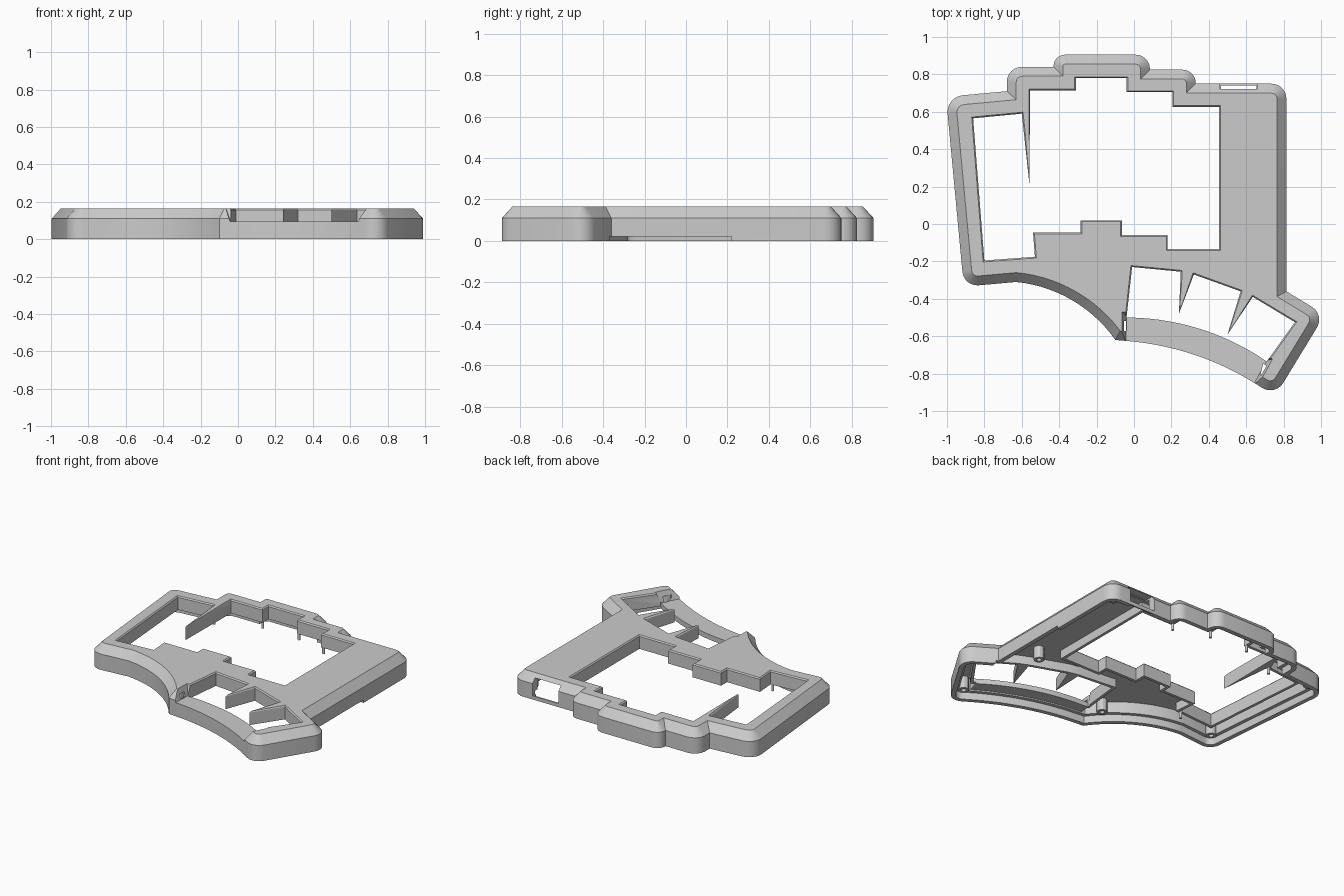
import bpy, bmesh, math
from mathutils import Vector

cube = bpy.data.objects.get("Cube")
if cube:
    bpy.data.objects.remove(cube, do_unlink=True)

TOP = 0.165
grey = bpy.data.materials.new("light grey plastic")
grey.use_nodes = True
grey.diffuse_color = (0.6, 0.6, 0.6, 1)
bsdf = next(n for n in grey.node_tree.nodes if n.type == 'BSDF_PRINCIPLED')
bsdf.inputs["Base Color"].default_value = grey.diffuse_color
bsdf.inputs["Roughness"].default_value = 0.6


def arc(a, b, c, n=14):
    """Points on the circle from a through b to c."""
    a, b, c = Vector(a), Vector(b), Vector(c)
    d = 2 * (a.x * (b.y - c.y) + b.x * (c.y - a.y) + c.x * (a.y - b.y))
    k = [p.length_squared for p in (a, b, c)]
    o = Vector(((k[0] * (b.y - c.y) + k[1] * (c.y - a.y) + k[2] * (a.y - b.y)) / d,
                (k[0] * (c.x - b.x) + k[1] * (a.x - c.x) + k[2] * (b.x - a.x)) / d))
    r = (a - o).length
    start = math.atan2(a.y - o.y, a.x - o.x)
    sweep = math.atan2(c.y - o.y, c.x - o.x) - start
    sweep = (sweep + math.pi) % (2 * math.pi) - math.pi
    return [(o.x + r * math.cos(start + sweep * i / n),
             o.y + r * math.sin(start + sweep * i / n)) for i in range(n + 1)]


def fillet(points, n=6):
    """Round every corner given as (x, y, radius)."""
    out = []
    for i, p in enumerate(points):
        v = Vector(p[:2])
        if len(p) < 3:
            out.append(v)
            continue
        u = (Vector(points[i - 1][:2]) - v).normalized()
        w = (Vector(points[(i + 1) % len(points)][:2]) - v).normalized()
        half = u.angle(w) / 2
        centre = v + (u + w).normalized() * p[2] / math.sin(half)
        t = p[2] / math.tan(half)
        s, e = v + u * t - centre, v + w * t - centre
        total = s.angle(e)
        for j in range(n + 1):
            f = j / n
            out.append(centre + (s * math.sin((1 - f) * total) + e * math.sin(f * total)) / math.sin(total))
    return out


def offset(points, d):
    """Move a counter-clockwise outline outward by d, with limited mitres."""
    out = []
    for i, p in enumerate(points):
        e1 = (p - points[i - 1]).normalized()
        e2 = (points[(i + 1) % len(points)] - p).normalized()
        n1, n2 = Vector((e1.y, -e1.x)), Vector((e2.y, -e2.x))
        m = (n1 + n2).normalized()
        out.append(p + m * d / max(m.dot(n1), 0.45))
    return out


def solid(name, points, levels):
    """Stack outline rings given as (offset, z) into a closed solid."""
    pts = [Vector(p[:2]) for p in points]
    if sum(pts[i - 1].cross(pts[i]) for i in range(len(pts))) < 0:
        pts.reverse()
    bm = bmesh.new()
    rings = [[bm.verts.new((p.x, p.y, z)) for p in offset(pts, d)] for d, z in levels]
    bm.faces.new(rings[0][::-1])
    bm.faces.new(rings[-1])
    for lo, hi in zip(rings, rings[1:]):
        for i in range(len(lo)):
            bm.faces.new((lo[i - 1], lo[i], hi[i], hi[i - 1]))
    bm.normal_update()
    mesh = bpy.data.meshes.new(name)
    bm.to_mesh(mesh)
    bm.free()
    mesh.materials.append(grey)
    ob = bpy.data.objects.new(name, mesh)
    bpy.context.collection.objects.link(ob)
    return ob


def box(name, x0, x1, y0, y1, z0, z1):
    return solid(name, [(x0, y0), (x1, y0), (x1, y1), (x0, y1)], [(0, z0), (0, z1)])


def rod(name, x, y, r, z0, z1):
    ring = [(x + r * math.cos(a * math.tau / 12), y + r * math.sin(a * math.tau / 12)) for a in range(12)]
    return solid(name, ring, [(0, z0), (0, z1)])


def combine(target, other, operation):
    mod = target.modifiers.new("combine", 'BOOLEAN')
    mod.operation, mod.solver, mod.object = operation, 'EXACT', other
    mod.use_self = True
    bpy.context.view_layer.objects.active = target
    bpy.ops.object.modifier_apply(modifier=mod.name)
    bpy.data.objects.remove(other, do_unlink=True)


# Outer outline, clockwise from the back left corner
palm_arc = arc((-0.10, -0.62), (-0.335, -0.405), (-0.63, -0.31))
thumb_arc = arc((0.66, -0.86), (0.31, -0.695), (-0.04, -0.625))
outline = fillet([
    (-1.005, 0.68, 0.09), (-0.68, 0.71), (-0.68, 0.84, 0.08), (-0.43, 0.84),
    (-0.43, 0.905, 0.06), (0.085, 0.905, 0.075), (0.085, 0.825), (0.33, 0.825, 0.07),
    (0.33, 0.75), (0.815, 0.75, 0.08), (0.815, -0.36), (1.02, -0.485, 0.08),
    (0.755, -0.92, 0.08), *thumb_arc, *palm_arc, (-0.91, -0.335, 0.08)])

# Key openings: narrow points are the wedges between keys
finger_keys = [
    (-0.86, 0.565), (-0.60, 0.59), (-0.56, 0.22), (-0.555, 0.715),
    (-0.31, 0.715), (-0.31, 0.78), (-0.04, 0.78), (-0.04, 0.705), (0.205, 0.705),
    (0.205, 0.625), (0.455, 0.625), (0.455, -0.135), (0.18, -0.135), (0.18, -0.06),
    (-0.065, -0.06), (-0.065, 0.02), (-0.285, 0.02), (-0.285, -0.045),
    (-0.54, -0.045), (-0.53, -0.175), (-0.80, -0.195)]
sill_arc = arc((0.71, -0.735), (0.35, -0.56), (-0.04, -0.50))
thumb_keys = [(-0.01, -0.23), (0.25, -0.255), (0.24, -0.48), (0.32, -0.27), (0.57, -0.36),
              (0.50, -0.59), (0.635, -0.39), (0.86, -0.525), *sill_arc]

# Shell with chamfered top edge and a stepped hollow underneath
case = solid("keyboard_case", outline, [(0, 0), (0, 0.11), (-0.05, TOP)])
hollow = [(-0.03, -0.01), (-0.03, 0.05), (-0.053, 0.051), (-0.053, 0.13)]
combine(case, solid("hollow", outline, hollow), 'DIFFERENCE')

# Skirts below the openings, thumb sill and screw bosses
skirts = [[p for i, p in enumerate(finger_keys) if i != 2],
          [p for i, p in enumerate(thumb_keys) if i not in (2, 5)]]
for pts in skirts:
    combine(case, solid("skirt", pts, [(0.02, 0.07), (0.02, 0.15)]), 'UNION')
sill = arc((0.70, -0.71), (0.35, -0.54), (-0.04, -0.48)) + arc((-0.045, -0.60), (0.31, -0.67), (0.67, -0.83))
combine(case, solid("thumb_sill", sill, [(0, 0.06), (0, 0.112)]), 'UNION')
bosses = [(-0.92, 0.62), (-0.85, -0.255), (0.72, 0.655), (0.90, -0.49),
          (0.72, -0.82), (-0.13, -0.47), (0.6, -0.22)]
for x, y in bosses:
    combine(case, rod("boss", x, y, 0.034, 0.045, 0.136), 'UNION')
    combine(case, rod("screw_hole", x, y, 0.016, 0.03, 0.11), 'DIFFERENCE')

# Cut the openings with a fine chamfer at the top
for pts in (finger_keys, thumb_keys):
    combine(case, solid("opening", pts, [(0, -0.03), (0, 0.157), (0.01, 0.168)]), 'DIFFERENCE')

# Lower the front wall under the thumb keys
gap = [(x, y + 0.005) for x, y in sill_arc] + [(-0.045, -0.75), (0.45, -1.1), (0.60, -0.93)]
combine(case, solid("thumb_gap", gap, [(0, 0.095), (0.025, 0.17)]), 'DIFFERENCE')

# Cable port at the back and shallow cable slot in the right wall
combine(case, box("port", 0.46, 0.66, 0.67, 0.8, 0.025, 0.14), 'DIFFERENCE')
combine(case, box("port_recess", 0.465, 0.655, 0.66, 0.74, -0.01, 0.135), 'DIFFERENCE')
combine(case, box("cable_slot", 0.72, 0.83, -0.4, 0.22, -0.01, 0.02), 'DIFFERENCE')

# Thin locating pins at the corners of the finger opening
for x, y in [(-0.605, 0.602), (-0.318, 0.727), (-0.03, 0.717), (0.215, 0.637), (-0.54, -0.185)]:
    combine(case, rod("pin", x, y, 0.009, 0.025, 0.12), 'UNION')

bpy.ops.object.select_all(action='DESELECT')
case.select_set(True)
bpy.context.view_layer.objects.active = case
bpy.ops.object.shade_smooth_by_angle(angle=math.radians(25))
